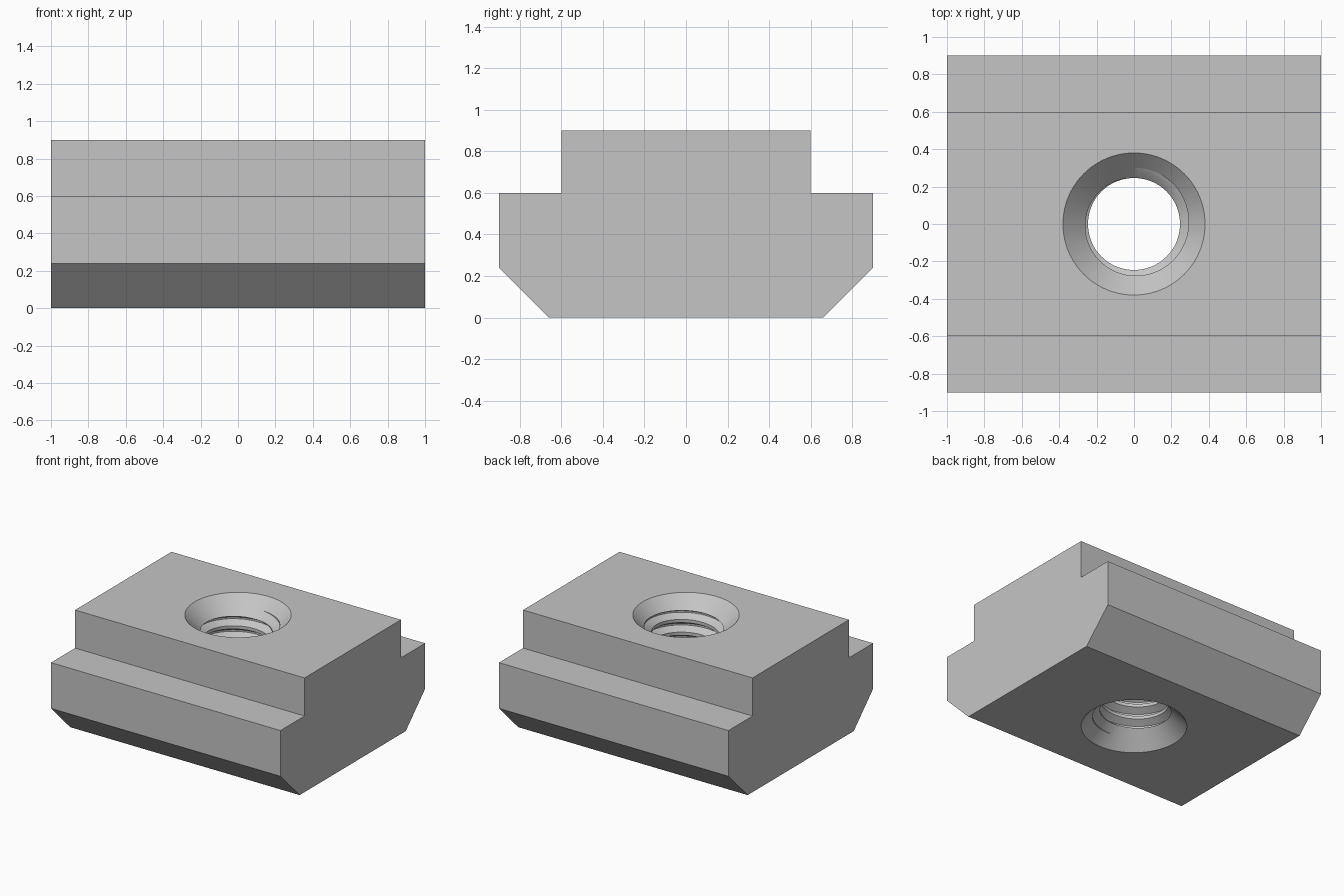
import bpy, bmesh
from math import sin, cos, pi, radians

if "Cube" in bpy.data.objects:
    bpy.data.objects.remove(bpy.data.objects["Cube"])

HEIGHT = 0.9
SEGMENTS = 96
PITCH = 0.1
MINOR, MAJOR = 0.246, 0.3
SINK = 0.38

steel = bpy.data.materials.new("plain grey steel")
steel.use_nodes = True
colour = (0.56, 0.56, 0.56, 1)
steel.diffuse_color = colour
steel.node_tree.nodes["Principled BSDF"].inputs["Base Color"].default_value = colour


def make_object(name, bm):
    bmesh.ops.recalc_face_normals(bm, faces=bm.faces)
    mesh = bpy.data.meshes.new(name)
    bm.to_mesh(mesh)
    bm.free()
    mesh.materials.append(steel)
    obj = bpy.data.objects.new(name, mesh)
    bpy.context.collection.objects.link(obj)
    return obj


# Slot nut body: half profile mirrored in y, extruded along x
half = [(0.66, 0), (0.9, 0.24), (0.9, 0.6), (0.6, 0.6), (0.6, HEIGHT)]
profile = half + [(-y, z) for y, z in reversed(half)]
bm = bmesh.new()
end = bm.faces.new([bm.verts.new((-1, y, z)) for y, z in profile])
extruded = bmesh.ops.extrude_face_region(bm, geom=[end])["geom"]
bmesh.ops.translate(bm, vec=(2, 0, 0),
                    verts=[v for v in extruded if isinstance(v, bmesh.types.BMVert)])
body = make_object("slot_nut", bm)


# Countersink cutter: 45 degree cone passing through an end face
def countersink(name, face_z, outward):
    bm = bmesh.new()
    rings = []
    for step in (-0.2, 0.05):
        r = SINK + step
        rings.append([bm.verts.new((r * cos(2 * pi * i / SEGMENTS),
                                    r * sin(2 * pi * i / SEGMENTS),
                                    face_z + outward * step)) for i in range(SEGMENTS)])
    low, high = rings
    bm.faces.new(low)
    bm.faces.new(high)
    for i in range(SEGMENTS):
        k = (i + 1) % SEGMENTS
        bm.faces.new((low[i], low[k], high[k], high[i]))
    return make_object(name, bm)


# Thread cutter: right-hand helical sweep of a 60 degree thread profile
def thread(name):
    bm = bmesh.new()
    turns = 12
    flank = 0.3125 * PITCH
    section = [(MAJOR, 0), (MAJOR, PITCH / 8),
               (MINOR, PITCH / 8 + flank), (MINOR, PITCH - flank)]
    start = -0.18 - PITCH / 4
    verts = {}

    def vert(n, j):
        if j == len(section):
            n, j = n + SEGMENTS, 0
        if (n, j) not in verts:
            r, dz = section[j]
            a = 2 * pi * n / SEGMENTS
            verts[n, j] = bm.verts.new((r * cos(a), r * sin(a),
                                        start + PITCH * n / SEGMENTS + dz))
        return verts[n, j]

    for n in range(SEGMENTS * turns):
        for j in range(len(section)):
            bm.faces.new((vert(n, j), vert(n + 1, j), vert(n + 1, j + 1), vert(n, j + 1)))
    # Close both ends with fans
    rim = [e for e in bm.edges if e.is_boundary]
    bottom = bm.verts.new((0, 0, start + PITCH / 2))
    top = bm.verts.new((0, 0, start + PITCH * (turns + 0.5)))
    for e in rim:
        centre = bottom if e.verts[0].co.z < HEIGHT / 2 else top
        bm.faces.new((e.verts[0], e.verts[1], centre))
    bmesh.ops.triangulate(bm, faces=bm.faces)
    return make_object(name, bm)


# Cut the threaded hole and its two countersinks
cutters = [thread("thread_cutter"),
           countersink("top_countersink", HEIGHT, 1),
           countersink("bottom_countersink", 0, -1)]
bpy.ops.object.select_all(action="DESELECT")
body.select_set(True)
bpy.context.view_layer.objects.active = body
for cutter in cutters:
    cutter.hide_render = True
    mod = body.modifiers.new("cut", "BOOLEAN")
    mod.operation = "DIFFERENCE"
    mod.solver = "EXACT"
    mod.object = cutter
    bpy.ops.object.modifier_apply(modifier=mod.name)
    bpy.data.objects.remove(cutter)

bpy.ops.object.shade_smooth_by_angle(angle=radians(25))
